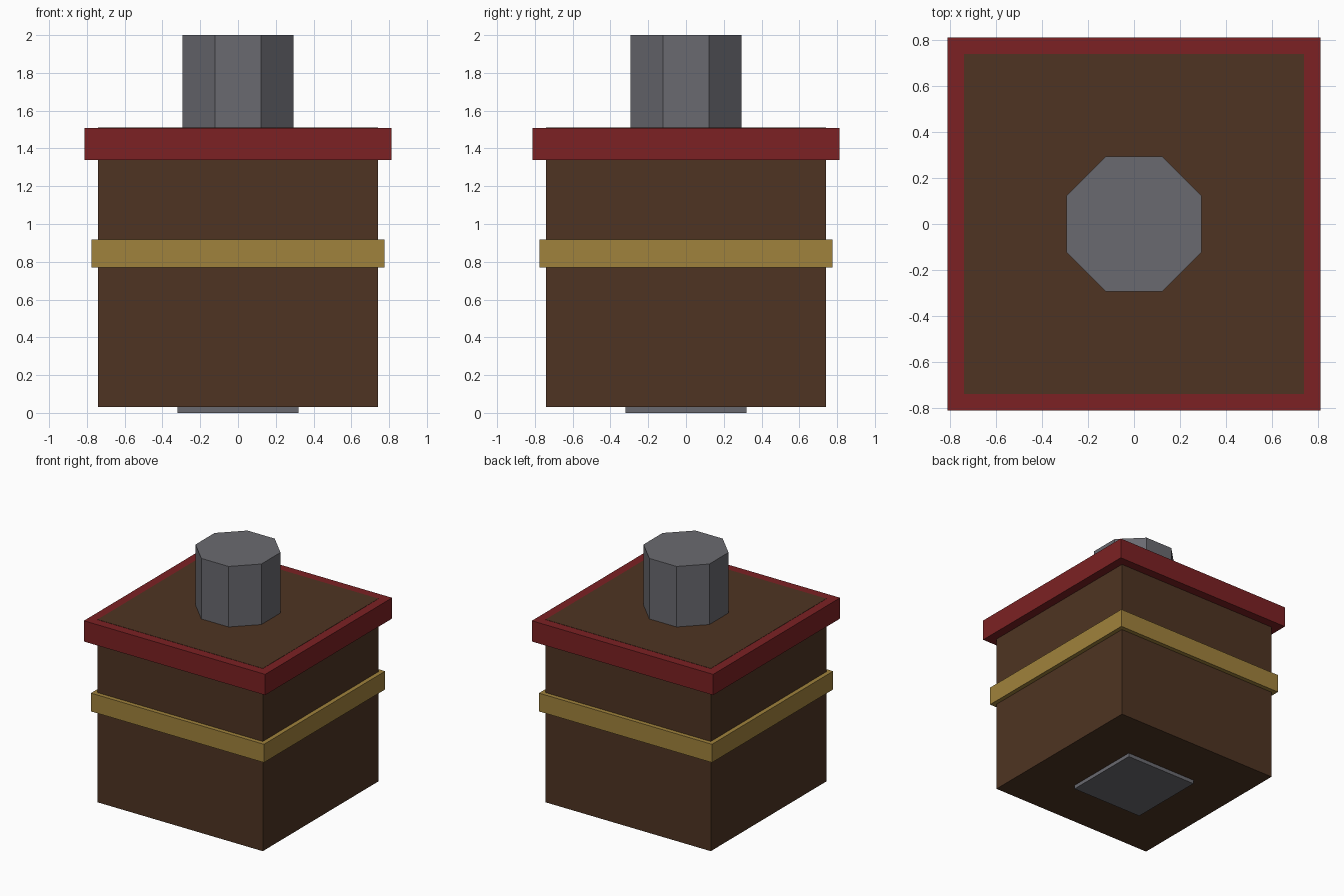
import bpy
import math

# Remove the default cube
cube = bpy.data.objects.get("Cube")
if cube:
    bpy.data.objects.remove(cube, do_unlink=True)


def srgb(r, g, b):
    """Convert 0-255 display values to a linear colour."""
    return tuple((c / 255 / 12.92) if c < 11 else ((c / 255 + 0.055) / 1.055) ** 2.4
                 for c in (r, g, b)) + (1.0,)


def material(name, colour):
    mat = bpy.data.materials.new(name)
    mat.use_nodes = True
    mat.diffuse_color = colour
    mat.node_tree.nodes["Principled BSDF"].inputs["Base Color"].default_value = colour
    return mat


def prism(name, sides, apothem, bottom, top, mat):
    """Upright prism with flat sides facing the axes."""
    bpy.ops.mesh.primitive_cylinder_add(
        vertices=sides, radius=apothem / math.cos(math.pi / sides),
        depth=top - bottom, location=(0, 0, (bottom + top) / 2),
        rotation=(0, 0, math.pi / sides))
    obj = bpy.context.object
    bpy.ops.object.transform_apply(location=False, rotation=True, scale=True)
    obj.name = obj.data.name = name
    obj.data.materials.append(mat)
    return obj


brown = material("dark brown", srgb(78, 52, 34))
red = material("deep red", srgb(124, 33, 35))
gold = material("old gold", srgb(160, 130, 60))
grey = material("iron grey", srgb(106, 106, 112))

# Box body, its top panel just proud of the red rim
prism("body", 4, 0.74, 0.03, 1.51, brown)
prism("rim", 4, 0.812, 1.34, 1.508, red)
prism("band", 4, 0.775, 0.77, 0.918, gold)

# Octagonal post on top and square foot below
prism("post", 8, 0.295, 1.508, 2.0, grey)
prism("foot", 4, 0.32, 0.0, 0.032, grey)
